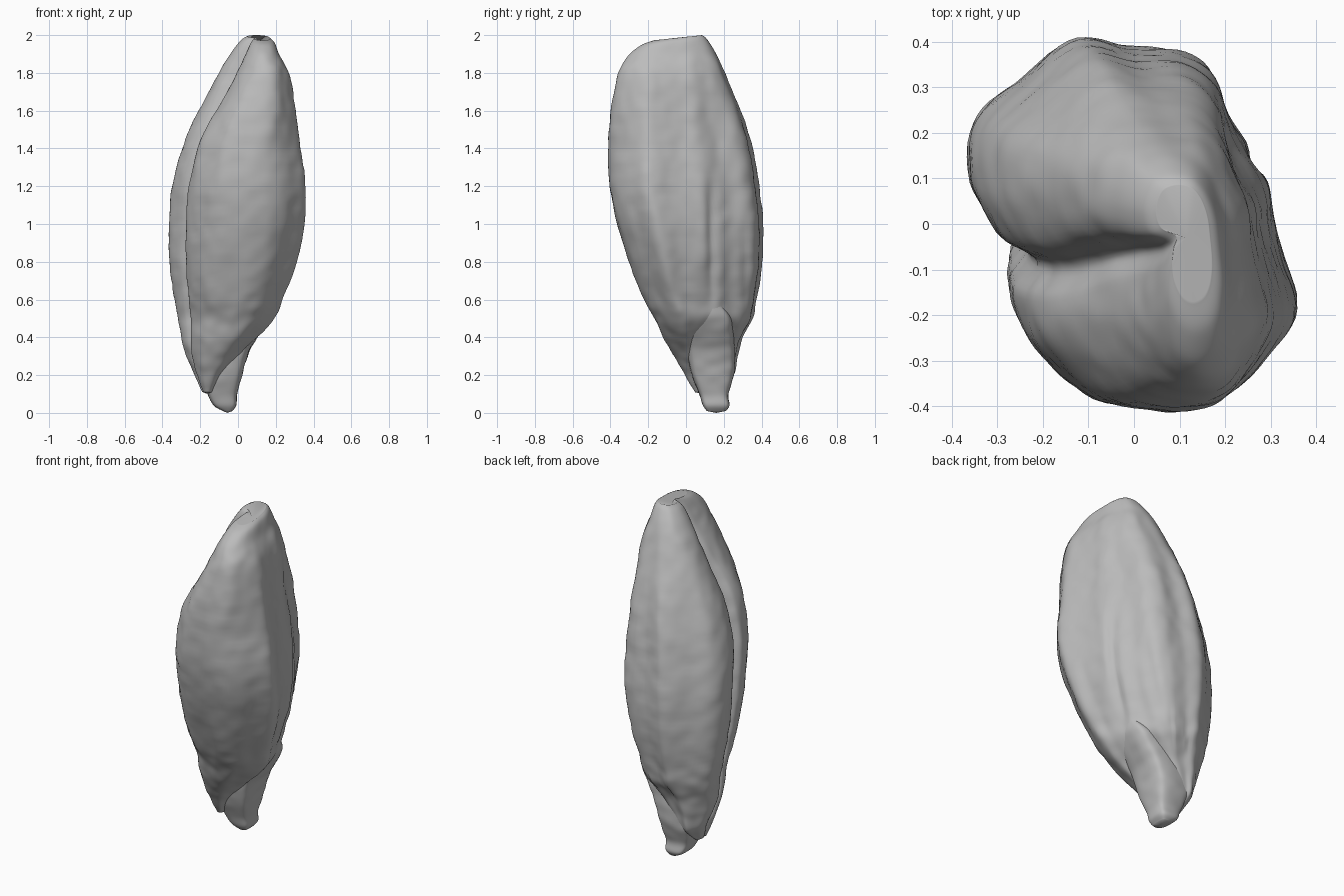
import bpy
import bmesh
import math
from mathutils import Vector, noise

cube = bpy.data.objects.get("Cube")
if cube:
    bpy.data.objects.remove(cube, do_unlink=True)

husk_grey = bpy.data.materials.new("husk_grey")
husk_grey.use_nodes = True
colour = (0.5, 0.5, 0.5, 1)
husk_grey.diffuse_color = colour
husk_grey.node_tree.nodes["Principled BSDF"].inputs["Base Color"].default_value = colour


def spline(points, steps, closed):
    """Smooth curve through points of any dimension (Catmull-Rom)."""
    count = len(points)
    pick = (lambda i: points[i % count]) if closed else (
        lambda i: points[max(0, min(count - 1, i))])
    result = []
    for i in range(count if closed else count - 1):
        for s in range(steps):
            t = s / steps
            result.append([
                b + t * (c - a + t * (2 * a - 5 * b + 4 * c - d + t * (3 * b - a - 3 * c + d))) / 2
                for a, b, c, d in zip(pick(i - 1), pick(i), pick(i + 1), pick(i + 2))])
    if not closed:
        result.append(list(points[-1]))
    return result


def unit_outline(points, steps=6):
    """Smoothed closed outline, fitted to the unit square."""
    ring = spline(points, steps, True)
    xs, ys = zip(*ring)
    return [Vector(((x - min(xs)) / (max(xs) - min(xs)),
                    (y - min(ys)) / (max(ys) - min(ys)))) for x, y in ring]


def smoothstep(low, high, value):
    t = max(0, min(1, (value - low) / (high - low)))
    return t * t * (3 - 2 * t)


def wrinkle(p):
    """Shallow lengthwise creases and fine bumps."""
    coarse = noise.noise(Vector((p.x * 8, p.y * 8, p.z * 3)))
    fine = noise.noise(Vector((p.x * 14, p.y * 14, p.z * 16)))
    return 0.007 * coarse + 0.005 * fine


def loft(name, outline, top_outline, rows, cap_lifts, grooves=()):
    """Stack outlines in the boxes (z, x0, x1, y0, y1), then cap and wrinkle."""
    bm = bmesh.new()
    rings = []
    for z, x0, x1, y0, y1 in spline(rows, 7, False):
        blend = smoothstep(1.4, 1.95, z)
        ring = []
        for low, high in zip(outline, top_outline):
            u, v = low.lerp(high, blend)
            ring.append(bm.verts.new((x0 + u * (x1 - x0), y0 + v * (y1 - y0), z)))
        rings.append(ring)
    size = len(outline)
    for low, high in zip(rings, rings[1:]):
        for i in range(size):
            j = (i + 1) % size
            bm.faces.new((low[i], low[j], high[j], high[i]))
    for ring, lift in zip((rings[0], rings[-1]), cap_lifts):
        centre = sum((v.co for v in ring), Vector()) / size
        tip = bm.verts.new(centre + Vector((0, 0, lift)))
        for i in range(size):
            bm.faces.new((ring[i], ring[(i + 1) % size], tip))
    bmesh.ops.recalc_face_normals(bm, faces=bm.faces)
    bm.normal_update()
    moves = []
    for v in bm.verts:
        fade = min(1, max(0, v.co.z) * 5, max(0, 2 - v.co.z) * 5)
        offset = wrinkle(v.co) * fade
        # Long grooves on the +x side
        for y, z, length, depth in grooves:
            if v.normal.x > 0.2:
                offset -= depth * math.exp(-((v.co.y - y) / 0.03) ** 2
                                           - ((v.co.z - z) / length) ** 4)
        moves.append((v, v.normal * offset))
    for v, move in moves:
        v.co += move
        # The back tip stands a little higher than the front one
        v.co.z += max(0, v.co.z - 1.8) * (v.co.y + 0.1) * 0.6
        v.co.z = min(2, max(0, v.co.z))
    mesh = bpy.data.meshes.new(name)
    bm.to_mesh(mesh)
    bm.free()
    mesh.materials.append(husk_grey)
    for poly in mesh.polygons:
        poly.use_smooth = True
    obj = bpy.data.objects.new(name, mesh)
    bpy.context.collection.objects.link(obj)


# Husk: two lobes with a seam on the -x side and a ridge on the +x side
husk_outline = unit_outline([
    (0.36, -0.19), (0.33, -0.08), (0.305, 0.03), (0.285, 0.12), (0.22, 0.22),
    (0.175, 0.33), (0.1, 0.385), (-0.01, 0.39), (-0.12, 0.41), (-0.24, 0.32),
    (-0.345, 0.22), (-0.365, 0.1), (-0.315, -0.01), (-0.235, -0.07),
    (-0.273, -0.14), (-0.262, -0.215), (-0.2, -0.305), (-0.1, -0.38),
    (0.06, -0.41), (0.19, -0.385), (0.29, -0.29)])
husk_top = unit_outline([
    (0.25, -0.2), (0.25, -0.13), (0.24, -0.05), (0.23, 0.02), (0.21, 0.08),
    (0.18, 0.13), (0.14, 0.165), (0.09, 0.18), (0.03, 0.18), (-0.03, 0.16),
    (-0.065, 0.11), (-0.07, 0.05), (-0.04, -0.01), (0.045, -0.045),
    (0.03, -0.1), (0.022, -0.17), (0.035, -0.245), (0.08, -0.315),
    (0.14, -0.34), (0.2, -0.32), (0.235, -0.27)])
loft("husk", husk_outline, husk_top, [
    (0.11, -0.19, -0.14, 0.05, 0.15),
    (0.2, -0.235, -0.08, -0.005, 0.25),
    (0.3, -0.275, 0, -0.06, 0.272),
    (0.4, -0.3, 0.1, -0.12, 0.3),
    (0.5, -0.315, 0.195, -0.165, 0.355),
    (0.6, -0.335, 0.24, -0.22, 0.375),
    (0.8, -0.36, 0.31, -0.3, 0.405),
    (1, -0.365, 0.352, -0.365, 0.41),
    (1.2, -0.35, 0.36, -0.405, 0.385),
    (1.4, -0.295, 0.335, -0.41, 0.355),
    (1.6, -0.21, 0.305, -0.4, 0.29),
    (1.8, -0.1, 0.265, -0.36, 0.205),
    (1.9, -0.035, 0.22, -0.31, 0.15),
    (1.96, 0.015, 0.195, -0.24, 0.11),
    (1.98, 0.05, 0.17, -0.17, 0.085)],
    (-0.008, -0.03),
    grooves=[(0.14, 0.88, 0.32, 0.02), (0.32, 0.75, 0.3, 0.012)])

# Stalk: blunt foot emerging below the husk on the +x side
stalk_outline = unit_outline([
    (1, 0.2), (1, 0.8), (0.8, 1), (0.2, 1), (0, 0.8), (0, 0.2), (0.2, 0), (0.8, 0)])
loft("stalk", stalk_outline, stalk_outline, [
    (0.01, -0.08, -0.03, 0.11, 0.21),
    (0.04, -0.13, -0.01, 0.09, 0.23),
    (0.1, -0.16, -0.005, 0.07, 0.225),
    (0.2, -0.19, 0.02, 0.03, 0.255),
    (0.3, -0.2, 0.05, 0.01, 0.26),
    (0.4, -0.18, 0.1, 0, 0.255),
    (0.5, -0.1, 0.155, 0, 0.24),
    (0.57, -0.05, 0.17, 0.04, 0.2)],
    (-0.01, 0.008))
